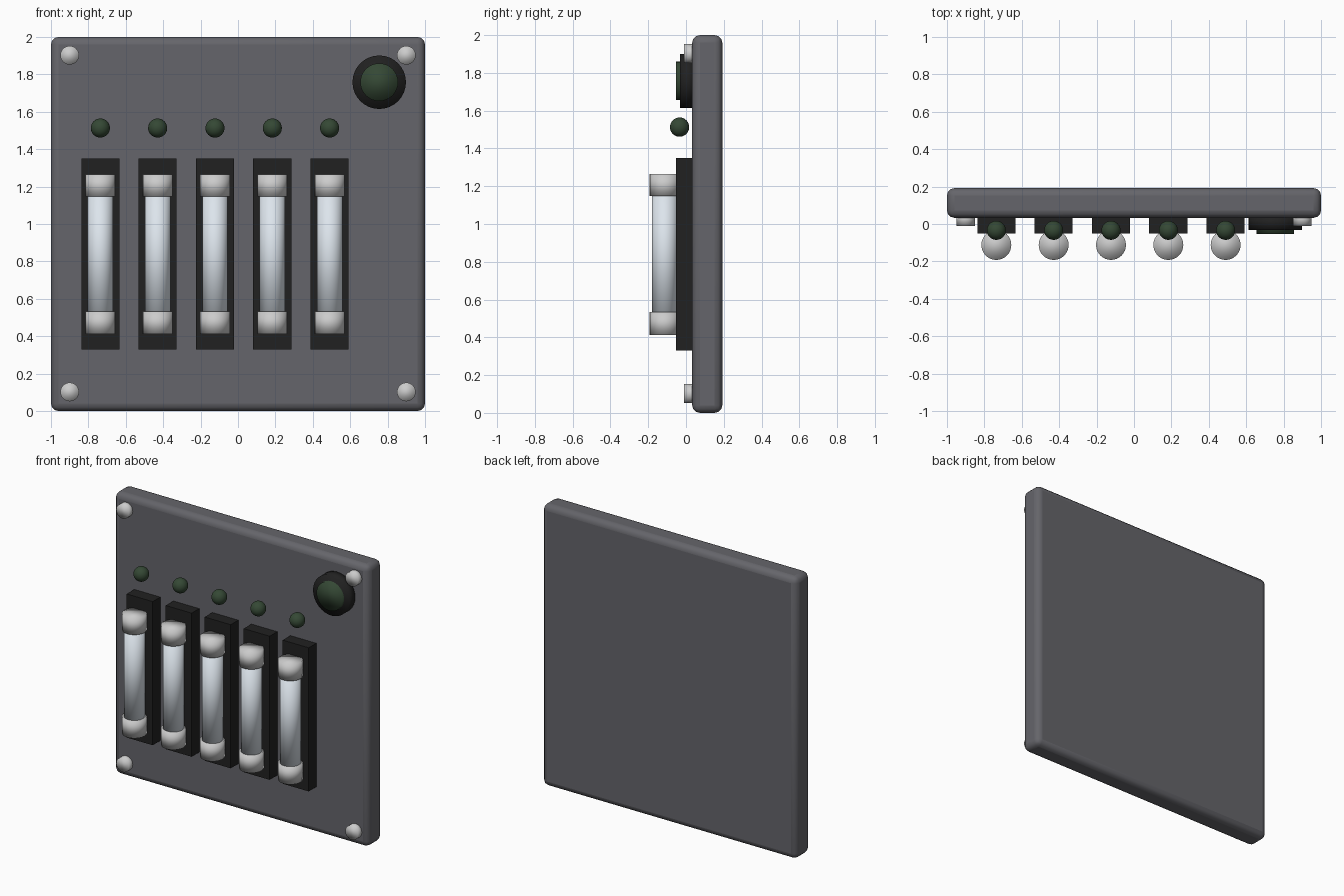
import bpy, math

if "Cube" in bpy.data.objects:
    bpy.data.objects.remove(bpy.data.objects["Cube"])


def material(name, rgb):
    m = bpy.data.materials.new(name)
    m.diffuse_color = (*rgb, 1.0)
    m.use_nodes = True
    m.node_tree.nodes["Principled BSDF"].inputs["Base Color"].default_value = m.diffuse_color
    return m


PANEL = material("panel_grey", (0.13, 0.13, 0.145))
BLACK = material("black_plastic", (0.015, 0.015, 0.015))
GREEN = material("dark_green", (0.035, 0.065, 0.035))
GLASS = material("pale_glass", (0.72, 0.78, 0.84))
METAL = material("metal", (0.6, 0.6, 0.59))


def finish(name, mat, smooth=True):
    o = bpy.context.object
    o.name = name
    o.data.materials.append(mat)
    if smooth:
        bpy.ops.object.shade_smooth()
    return o


def box(name, lo, hi, mat):
    mid = [(a + b) / 2 for a, b in zip(lo, hi)]
    bpy.ops.mesh.primitive_cube_add(size=1, location=mid)
    o = finish(name, mat, False)
    o.scale = [b - a for a, b in zip(lo, hi)]
    bpy.ops.object.transform_apply(location=False, rotation=False, scale=True)
    return o


def upright(name, x, y, z0, z1, r, mat):
    bpy.ops.mesh.primitive_cylinder_add(vertices=32, radius=r, depth=z1 - z0,
                                        location=(x, y, (z0 + z1) / 2))
    return finish(name, mat)


def facing(name, x, z, y0, y1, r, mat):
    bpy.ops.mesh.primitive_cylinder_add(vertices=32, radius=r, depth=y1 - y0,
                                        location=(x, (y0 + y1) / 2, z),
                                        rotation=(math.pi / 2, 0, 0))
    return finish(name, mat)


# Rounded back panel
panel = box("panel", (-1, 0.033, 0), (1, 0.192, 2), PANEL)
bevel = panel.modifiers.new("rounded_edges", "BEVEL")
bevel.width = 0.04
bevel.segments = 3
bpy.ops.object.shade_smooth_by_angle(angle=math.radians(35))

# Fuses with their holders and indicator lamps
for i in range(5):
    x = -0.736 + 0.3065 * i
    n = i + 1
    box(f"fuse_holder_{n}", (x - 0.102, -0.052, 0.33), (x + 0.102, 0.05, 1.35), BLACK)
    upright(f"fuse_glass_{n}", x, -0.112, 0.45, 1.23, 0.068, GLASS)
    upright(f"fuse_cap_bottom_{n}", x, -0.112, 0.412, 0.533, 0.08, METAL)
    upright(f"fuse_cap_top_{n}", x, -0.112, 1.147, 1.265, 0.08, METAL)
    bpy.ops.mesh.primitive_uv_sphere_add(segments=24, ring_count=16, radius=0.051,
                                         location=(x, -0.034, 1.513))
    finish(f"indicator_lamp_{n}", GREEN)

# Round push button at the upper right
facing("button_ring", 0.755, 1.758, -0.032, 0.05, 0.143, BLACK)
facing("button_lens", 0.755, 1.758, -0.053, 0.04, 0.101, GREEN)

# Corner screws
for sx in (-0.9, 0.9):
    for z in (0.102, 1.902):
        facing("screw", sx, z, -0.01, 0.06, 0.05, METAL)
